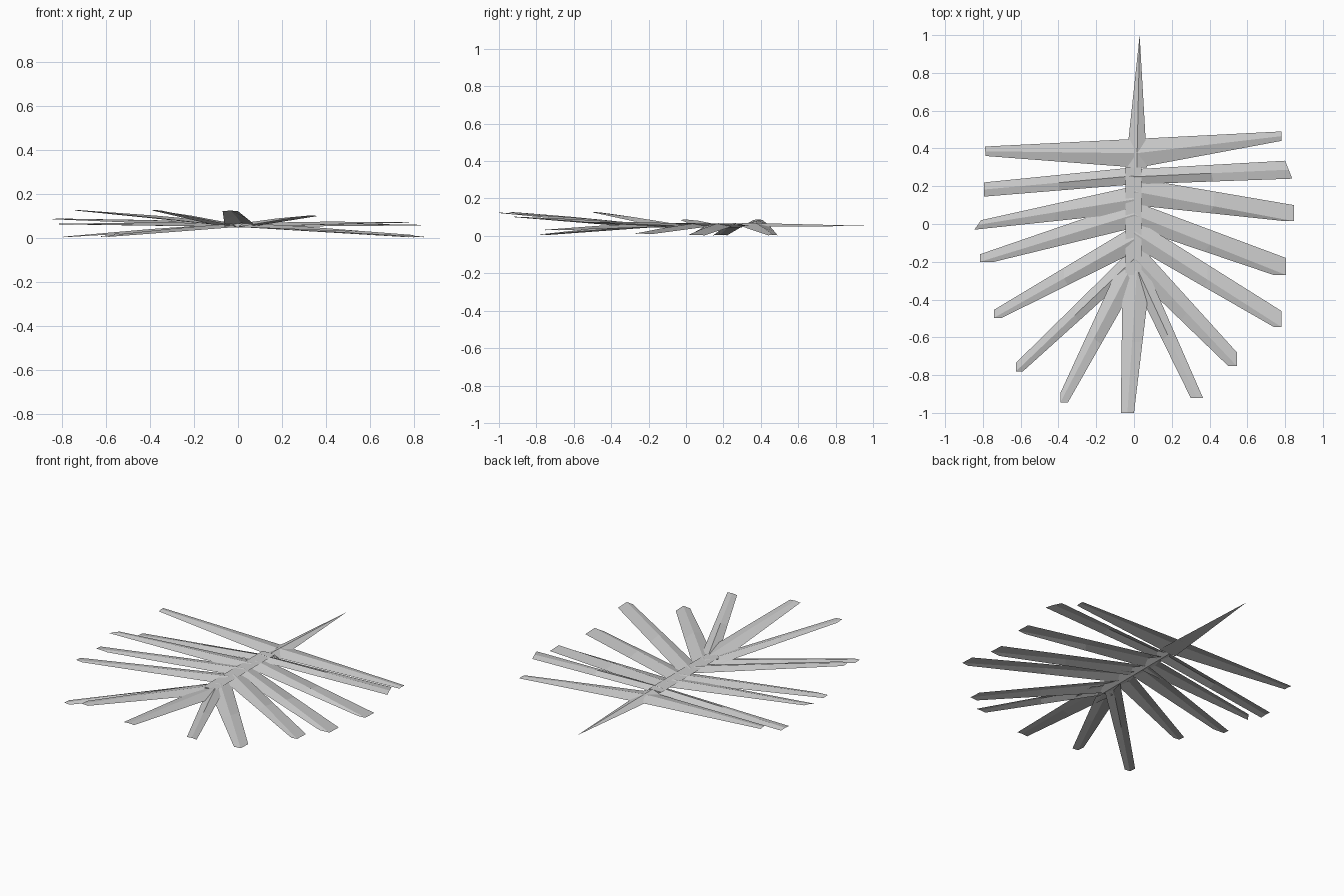
import bpy
from mathutils import Vector

if "Cube" in bpy.data.objects:
    bpy.data.objects.remove(bpy.data.objects["Cube"])


def mesh(name, verts, faces):
    me = bpy.data.meshes.new(name)
    me.from_pydata([tuple(v) for v in verts], [], faces)
    me.update()
    ob = bpy.data.objects.new(name, me)
    bpy.context.collection.objects.link(ob)
    return ob


# Tapered sheet folded along its rib, from a wide root to a narrow clipped tip
def leaflet(name, root_a, root_b, tip_a, tip_b, z_tip, corner=False):
    root_a, root_b, tip_a, tip_b = map(Vector, (root_a, root_b, tip_a, tip_b))
    root_m = (root_a + root_b) / 2
    tip_m = (tip_a + tip_b) / 2
    if corner:  # outermost corner of the tip
        tip_m = Vector((max(tip_a.x, tip_b.x, key=abs), min(tip_a.y, tip_b.y)))
    rows = []
    z_root = 0.05
    for t, fold in ((0, 0.018), (0.5, 0.014), (1, 0.003)):
        z = z_root + (z_tip - z_root) * t
        a, m, b = (p.lerp(q, t) for p, q in
                   ((root_a, tip_a), (root_m, tip_m), (root_b, tip_b)))
        rows += [(a.x, a.y, z), (m.x, m.y, z + fold), (b.x, b.y, z)]
    faces = []
    for r in (0, 3):
        for c in (0, 1):
            i = r + c
            f = (i, i + 1, i + 4, i + 3)
            # wind faces so they look upward on both sides of the frond
            p, q, s = (Vector(rows[k]) for k in f[:3])
            faces.append(f if (q - p).cross(s - q).z > 0 else f[::-1])
    return mesh(name, rows, faces)


# Upper root, lower root, upper tip, lower tip, tip height, clipped corner
right = [
    ((0, .45), (.03, .30), (.78, .49), (.78, .44), .003),
    ((0, .29), (0, .21), (.80, .335), (.838, .24), .057),
    ((0, .245), (0, .10), (.847, .10), (.80, .015), .003, True),
    ((0, .12), (0, -.02), (.805, -.18), (.74, -.27), .01, True),
    ((0, .03), (0, -.12), (.78, -.46), (.74, -.545), .07, True),
    ((.02, -.10), (0, -.27), (.545, -.68), (.50, -.753), .03, True),
    ((.05, -.20), (0, -.31), (.345, -.87), (.30, -.92), .10),
]
right[6] = ((.05, -.20), (0, -.31), (.365, -.92), (.30, -.92), .10)
left = [
    ((0, .45), (0, .30), (-.79, .41), (-.785, .36), .085),
    ((0, .30), (0, .21), (-.795, .22), (-.795, .145), .003),
    ((0, .20), (0, .06), (-.81, .02), (-.80, -.027), .085),
    ((0, .12), (0, -.02), (-.815, -.16), (-.74, -.20), .062, True),
    ((0, -.01), (0, -.15), (-.742, -.455), (-.70, -.497), .125, True),
    ((0, -.12), (0, -.25), (-.625, -.735), (-.588, -.78), .005, True),
    ((-.07, -.20), (0, -.33), (-.39, -.895), (-.35, -.945), .125, True),
]
left[2] = ((0, .20), (0, .06), (-.81, .02), (-.845, -.03), .085)
for side, data in (("right", right), ("left", left)):
    for i, d in enumerate(data, 1):
        leaflet(f"{side}_leaflet_{i}", *d)

# Leaflet at the end of the frond
leaflet("end_leaflet", (-.06, -.25), (.09, -.25), (-.07, -1), (0, -1), .122)

# Central rib, a flat-topped trough
x0, x1 = -.045, .04
mesh("central_rib",
     [(x0, .30, .066), (x1, .30, .066), (x1, -.27, .066), (x0, -.27, .066),
      (0, .30, .045), (0, -.27, .045)],
     [(3, 2, 1, 0), (0, 4, 5, 3), (1, 2, 5, 4), (0, 1, 4), (2, 3, 5)])

# Pointed stalk
mesh("stalk",
     [(-.045, .30, .048), (.07, .30, .048), (.015, .30, .07), (.03, 1, .053)],
     [(0, 2, 3), (2, 1, 3), (1, 0, 3), (0, 1, 2)])
for ob in bpy.data.objects:
    for p in ob.data.polygons:
        p.use_smooth = False
